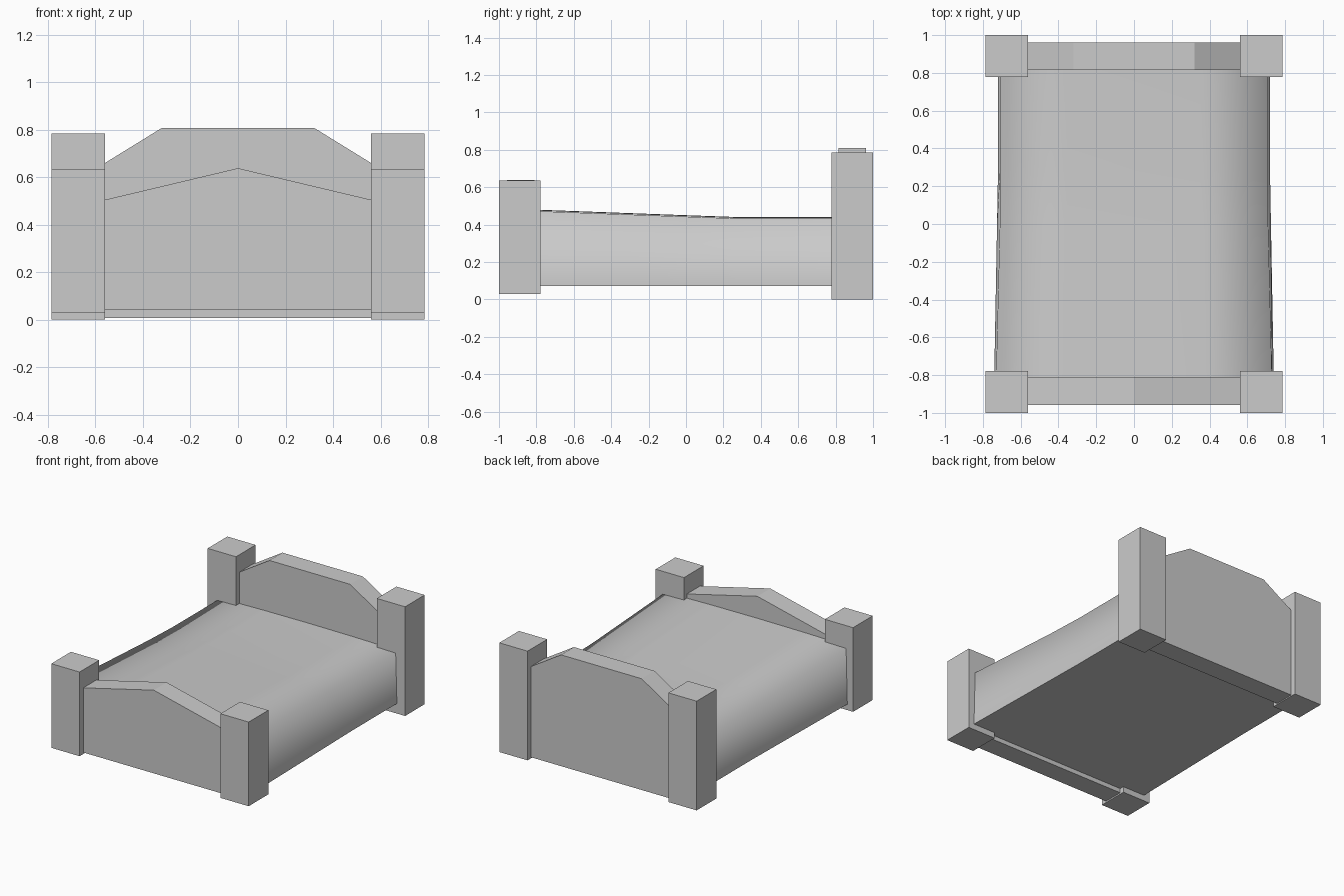
import bpy
import bmesh

cube = bpy.data.objects.get("Cube")
if cube:
    bpy.data.objects.remove(cube, do_unlink=True)

# One plain grey for the whole bed
GREY = (0.6, 0.6, 0.6, 1)
grey = bpy.data.materials.new("plain_grey")
grey.use_nodes = True
grey.diffuse_color = GREY
grey.node_tree.nodes["Principled BSDF"].inputs["Base Color"].default_value = GREY


def finish(name, bm):
    bmesh.ops.recalc_face_normals(bm, faces=bm.faces)
    mesh = bpy.data.meshes.new(name)
    bm.to_mesh(mesh)
    bm.free()
    mesh.materials.append(grey)
    obj = bpy.data.objects.new(name, mesh)
    bpy.context.collection.objects.link(obj)
    return obj


def board(name, outline, y0, y1):
    """Extrude an x-z outline from y0 to y1."""
    bm = bmesh.new()
    face = bm.faces.new([bm.verts.new((x, y0, z)) for x, z in outline])
    new = bmesh.ops.extrude_face_region(bm, geom=[face])["geom"]
    bmesh.ops.translate(bm, vec=(0, y1 - y0, 0),
                        verts=[v for v in new if isinstance(v, bmesh.types.BMVert)])
    return finish(name, bm)


# Corner posts
INNER, OUTER = 0.56, 0.785
for end, y0, y1, z0, z1 in (("front", -1, -0.777, 0.03, 0.635),
                            ("back", 0.777, 1, 0, 0.785)):
    for side, s in (("left", 1), ("right", -1)):
        board(f"{end}_{side}_post",
              [(s * INNER, z0), (s * OUTER, z0), (s * OUTER, z1), (s * INNER, z1)], y0, y1)

# Peaked footboard and flat-topped headboard
board("footboard", [(-INNER, 0.04), (INNER, 0.04), (INNER, 0.505),
                    (0, 0.638), (-INNER, 0.505)], -0.957, -0.81)
board("headboard", [(-INNER, 0.008), (INNER, 0.008), (INNER, 0.66), (0.32, 0.808),
                    (-0.32, 0.808), (-INNER, 0.66)], 0.815, 0.962)

# Mattress: cross-sections along y, top softly shaded into the sides
BOTTOM = 0.072
bm = bmesh.new()
rings = []
for y, half_top, half_low, top in ((-0.81, 0.73, 0.74, 0.48), (0, 0.71, 0.725, 0.45),
                                   (0.28, 0.71, 0.72, 0.44), (0.815, 0.71, 0.72, 0.44)):
    section = [(-half_low, BOTTOM)]
    section += [(half_top * t, top - 0.008 * t * t) for t in (-1, -0.5, 0, 0.5, 1)]
    section.append((half_low, BOTTOM))
    rings.append([bm.verts.new((x, y, z)) for x, z in section])
for a, b in zip(rings, rings[1:]):
    for i in range(len(a) - 1):
        bm.faces.new((a[i], a[i + 1], b[i + 1], b[i])).smooth = True
    bm.faces.new((a[-1], a[0], b[0], b[-1]))
bm.faces.new(rings[0])
bm.faces.new(rings[-1])
# Keep the underside and ends crisp
for edge in bm.edges:
    edge.smooth = all(f.smooth for f in edge.link_faces)
finish("mattress", bm)
